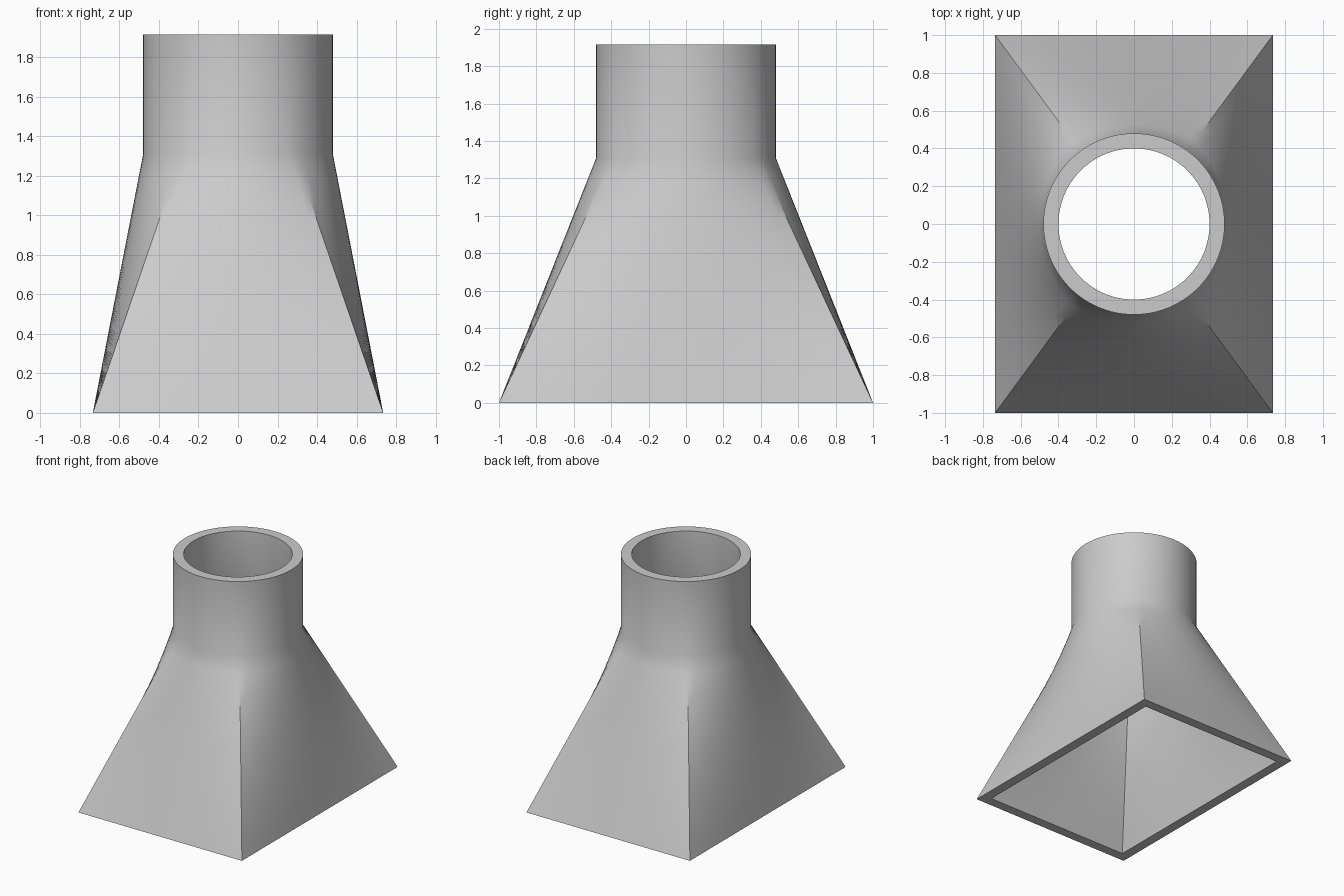
import bpy, bmesh
from math import atan2, cos, sin, radians
from mathutils import Vector

cube = bpy.data.objects.get("Cube")
if cube:
    bpy.data.objects.remove(cube, do_unlink=True)

NECK_Z, TOP_Z = 1.31, 1.915
STEPS = 20       # segments along each rectangle side
RINGS = 12       # divisions up the transition

grey = bpy.data.materials.new("plain_grey")
grey.use_nodes = True
colour = (0.6, 0.6, 0.6, 1)
grey.diffuse_color = colour
grey.node_tree.nodes["Principled BSDF"].inputs["Base Color"].default_value = colour


def outline(hx, hy, radius):
    """Matching points on a rectangle and on a circle, corner to corner."""
    corners = [Vector((hx, -hy)), Vector((hx, hy)), Vector((-hx, hy)), Vector((-hx, -hy))]
    square, circle = [], []
    for i, a in enumerate(corners):
        b = corners[(i + 1) % 4]
        start = atan2(a.y, a.x)
        sweep = a.angle(b)
        for s in range(STEPS):
            t = s / STEPS
            square.append(a.lerp(b, t))
            ang = start + sweep * t
            circle.append(Vector((cos(ang), sin(ang))) * radius)
    return square, circle


def wall(hx, hy, radius):
    """Rings from the rectangular base through the neck to the round top."""
    square, circle = outline(hx, hy, radius)
    rings = []
    for r in range(RINGS + 1):
        t = r / RINGS
        rings.append([(*p.lerp(q, t), NECK_Z * t) for p, q in zip(square, circle)])
    rings.append([(*q, TOP_Z) for q in circle])
    return rings


# Outer wall up, inner wall down, closed by the two rims
bm = bmesh.new()
sections = wall(0.735, 1.0, 0.48) + wall(0.655, 0.92, 0.4)[::-1]
loops = [[bm.verts.new(co) for co in ring] for ring in sections]
count = len(loops[0])
for k, low in enumerate(loops):
    high = loops[(k + 1) % len(loops)]
    for i in range(count):
        j = (i + 1) % count
        bm.faces.new((low[i], low[j], high[j], high[i]))
bmesh.ops.recalc_face_normals(bm, faces=bm.faces)

mesh = bpy.data.meshes.new("square_to_round_adapter")
bm.to_mesh(mesh)
bm.free()
mesh.materials.append(grey)
adapter = bpy.data.objects.new("square_to_round_adapter", mesh)
bpy.context.collection.objects.link(adapter)

# Smooth walls, sharp rims and corner creases
bpy.ops.object.select_all(action='DESELECT')
adapter.select_set(True)
bpy.context.view_layer.objects.active = adapter
bpy.ops.object.shade_smooth_by_angle(angle=radians(30))
